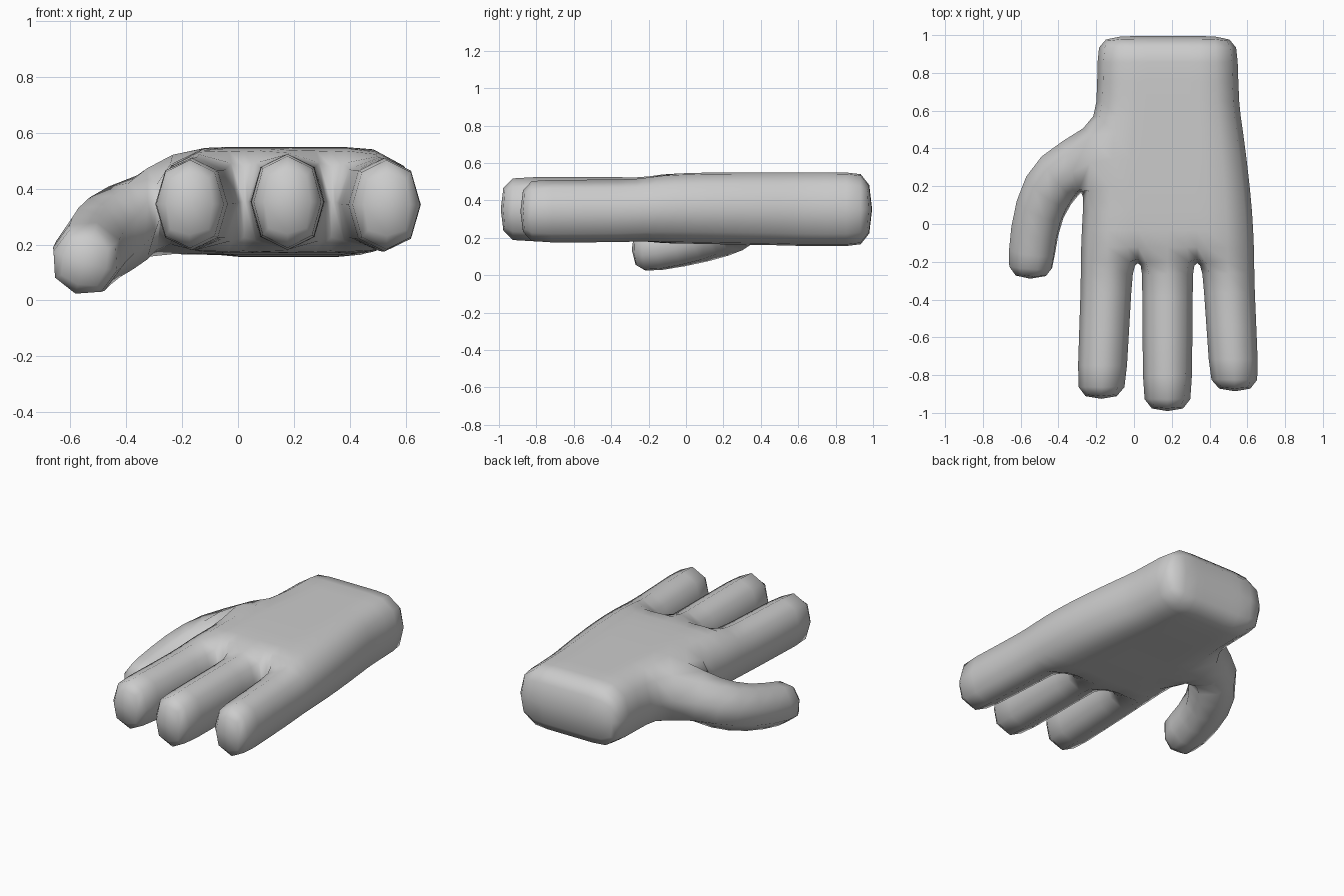
import bpy, bmesh
from mathutils import Vector, Quaternion

if "Cube" in bpy.data.objects:
    bpy.data.objects.remove(bpy.data.objects["Cube"])

bm = bmesh.new()


def bridge(a, b):
    """Join two four-sided rings with side walls."""
    for i in range(4):
        j = (i + 1) % 4
        bm.faces.new((a[i], a[j], b[j], b[i]))


def extrude_tube(root, rings):
    """Grow a tube from a root ring through further rings, then cap it."""
    last = root
    for pts in rings:
        ring = [bm.verts.new(p) for p in pts]
        bridge(last, ring)
        last = ring
    bm.faces.new(last)


# Palm and wrist cage: rows of (y, left x, right x, bottom z, top z)
rows = [(1.00, -.195, .55, .16, .545), (.88, -.205, .56, .155, .55),
        (.62, -.205, .565, .155, .55), (.52, -.235, .585, .16, .55),
        (.17, -.275, .63, .165, .55), (-.04, -.29, .645, .17, .545),
        (-.21, -.295, .65, .17, .535)]
wrist_cols = [0, .33, .40, .61, .68, 1]
knuckle_cols = [0, .324, .345, .655, .676, 1]
top, bottom = [], []
for y, xl, xr, zb, zt in rows:
    t = min(1, max(0, (1 - y) / .9))
    cols = [a + (b - a) * t for a, b in zip(wrist_cols, knuckle_cols)]
    xs = [xl + (xr - xl) * c for c in cols]
    top.append([bm.verts.new((x, y, zt)) for x in xs])
    bottom.append([bm.verts.new((x, y, zb)) for x in xs])

THUMB_ROW = 3
for r in range(len(rows) - 1):
    for grid in (top, bottom):
        for c in range(5):
            bm.faces.new((grid[r][c], grid[r][c + 1], grid[r + 1][c + 1], grid[r + 1][c]))
    for c in (0, 5):
        if c == 5 or r != THUMB_ROW:
            bm.faces.new((top[r][c], top[r + 1][c], bottom[r + 1][c], bottom[r][c]))

# Wrist end, and the webs between the fingers
for c in range(5):
    bm.faces.new((top[0][c], top[0][c + 1], bottom[0][c + 1], bottom[0][c]))
for c in (1, 3):
    bm.faces.new((top[-1][c], top[-1][c + 1], bottom[-1][c + 1], bottom[-1][c]))

# Fingers: (column, tip centre x, tip y, bottom z, top z)
for c, x, y, zb, zt in [(0, -.175, -.935, .165, .525), (2, .177, -1.0, .165, .54),
                        (4, .535, -.895, .16, .525)]:
    root = [top[-1][c], top[-1][c + 1], bottom[-1][c + 1], bottom[-1][c]]
    root_x = (root[0].co.x + root[1].co.x) / 2
    rings = []
    for yy, w in [(-.30, .146), (y + .12, .142), (y, .133)]:
        t = (-.21 - yy) / (-.21 - y)
        cx = root_x + (x - root_x) * t
        rings.append([(cx - w, yy, zt), (cx + w, yy, zt), (cx + w, yy, zb), (cx - w, yy, zb)])
    extrude_tube(root, rings)

# Thumb: (centre, direction, half width, half height)
root = [top[THUMB_ROW][0], top[THUMB_ROW + 1][0],
        bottom[THUMB_ROW + 1][0], bottom[THUMB_ROW][0]]
rings = []
for centre, direction, w, h in [((-.40, .27, .275), (-1, -.9, -.45), .18, .165),
                                ((-.51, .09, .205), (-.4, -1, -.3), .15, .155),
                                ((-.545, -.17, .145), (-.08, -1, -.15), .14, .145),
                                ((-.55, -.30, .135), (-.02, -1, 0), .13, .135)]:
    d = Vector(direction).normalized()
    side = d.cross(Vector((0, 0, 1))).normalized()
    up = side.cross(d)
    roll = Quaternion(d, -.3)
    side, up = roll @ side, roll @ up
    rings.append([Vector(centre) + side * w * a + up * h * b
                  for a, b in ((1, 1), (-1, 1), (-1, -1), (1, -1))])
extrude_tube(root, rings)

bmesh.ops.recalc_face_normals(bm, faces=bm.faces)
mesh = bpy.data.meshes.new("hand")
bm.to_mesh(mesh)
bm.free()
hand = bpy.data.objects.new("hand", mesh)
bpy.context.collection.objects.link(hand)
mesh.shade_smooth()

# Rounding
sub = hand.modifiers.new("rounding", 'SUBSURF')
sub.levels = sub.render_levels = 1

grey = bpy.data.materials.new("light grey")
grey.diffuse_color = (.6, .6, .6, 1)
grey.use_nodes = True
grey.node_tree.nodes["Principled BSDF"].inputs["Base Color"].default_value = grey.diffuse_color
mesh.materials.append(grey)
